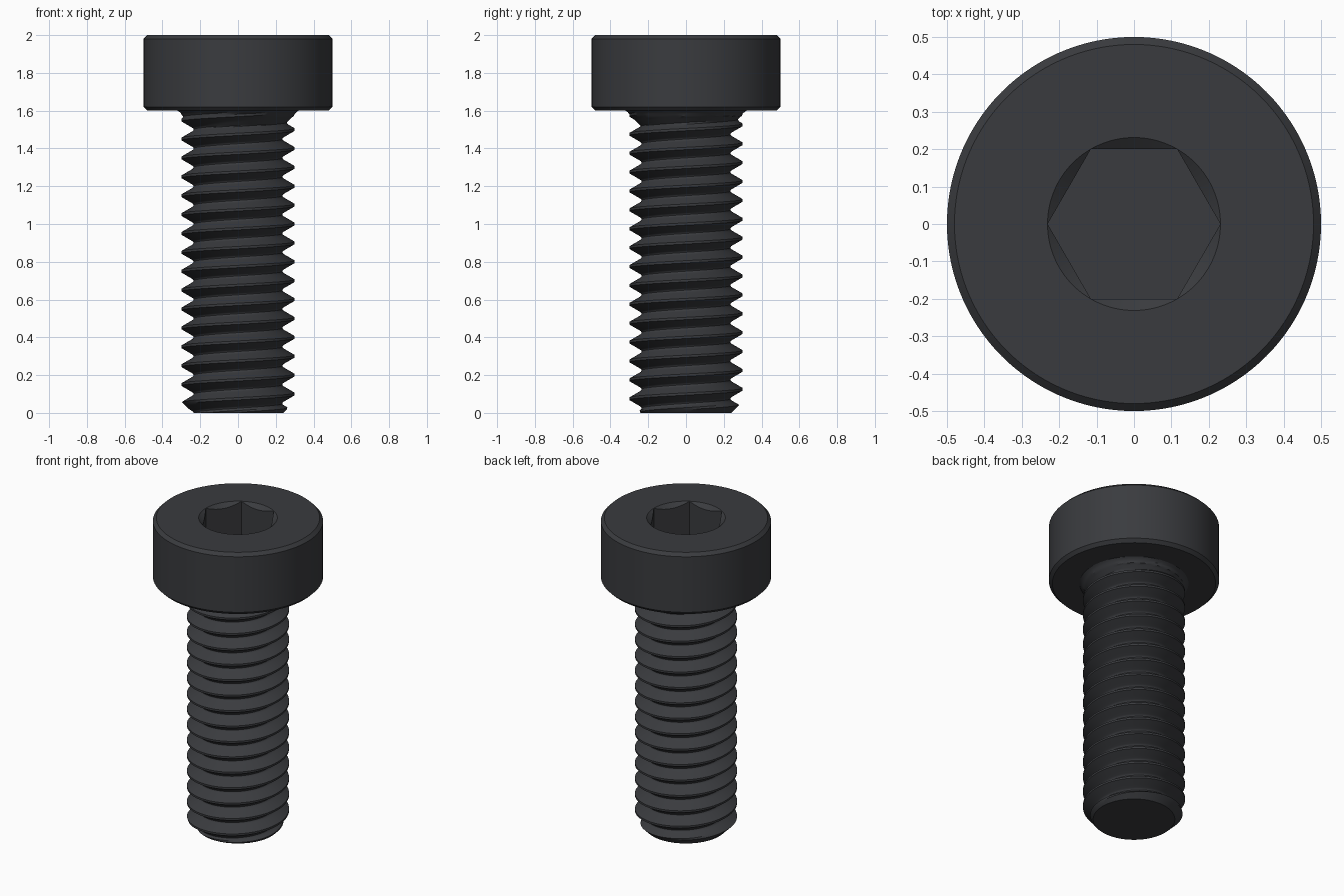
import bpy, bmesh
from math import cos, sin, pi, radians, tan

if "Cube" in bpy.data.objects:
    bpy.data.objects.remove(bpy.data.objects["Cube"])

N = 120            # segments around the axis
PITCH = 0.1        # thread rise per turn
NECK_Z = 1.6       # underside of the head

steel = bpy.data.materials.new("dark_steel")
steel.diffuse_color = (0.042, 0.044, 0.049, 1)
steel.use_nodes = True
steel.node_tree.nodes["Principled BSDF"].inputs["Base Color"].default_value = steel.diffuse_color


def finish(name, bm):
    bmesh.ops.recalc_face_normals(bm, faces=bm.faces)
    mesh = bpy.data.meshes.new(name)
    bm.to_mesh(mesh)
    bm.free()
    mesh.materials.append(steel)
    ob = bpy.data.objects.new(name, mesh)
    bpy.context.collection.objects.link(ob)
    bpy.ops.object.select_all(action='DESELECT')
    ob.select_set(True)
    bpy.context.view_layer.objects.active = ob
    bpy.ops.object.shade_smooth_by_angle(angle=radians(28))
    return ob


# Head: stacked rings, from the underside over the rim and down into the hex socket
def hex_radius(a):
    return 0.2 / cos((a % (pi / 3)) - pi / 6)


SOCKET_R = 0.2312
rings = [
    lambda a: (0.28, NECK_Z),
    lambda a: (0.48, NECK_Z),
    lambda a: (0.50, NECK_Z + 0.02),
    lambda a: (0.50, 1.98),
    lambda a: (0.48, 2.0),
    lambda a: (SOCKET_R, 2.0),
    lambda a: (hex_radius(a), 2.0 - (SOCKET_R - hex_radius(a)) * tan(radians(38))),
    lambda a: (hex_radius(a), 1.7),
]
bm = bmesh.new()
rows = []
for ring in rings:
    row = []
    for i in range(N):
        a = 2 * pi * i / N
        r, z = ring(a)
        row.append(bm.verts.new((r * cos(a), r * sin(a), z)))
    rows.append(row)
for lo, hi in zip(rows, rows[1:]):
    for i in range(N):
        j = (i + 1) % N
        bm.faces.new((lo[i], lo[j], hi[j], hi[i]))
bm.faces.new(rows[-1])
finish("socket_head", bm)


# Threaded shank: 60 degree thread profile with flat crest and rounded root
def thread_radius(phase):
    d = abs((phase + 0.5) % 1 - 0.5) * PITCH
    if d < 0.00625:
        return 0.3
    if d < 0.0375:
        return 0.3 - (d - 0.00625) * 1.732
    return 0.2351 + 69.3 * (0.05 - d) ** 2


def shank_radius(z, phase):
    r = min(thread_radius(phase), 0.24 + z)            # chamfered tip
    r = max(r, min(0.3, 0.24 + (z - 1.52)))            # thread run-out
    if z > NECK_Z - 0.03:                              # fillet under the head
        r = max(r, 0.295 + 0.025 * ((z - NECK_Z + 0.03) / 0.03) ** 2)
    return r


profile = [-0.0625, 0.0625, 0.17, 0.28, 0.375, 0.41, 0.455, 0.5,
           0.545, 0.59, 0.625, 0.72, 0.83, 0.9375]
bm = bmesh.new()
prev = None
for s in range(-2 * N, 17 * N + 1):                    # sweep the profile up the helix
    a = 2 * pi * s / N
    row = []
    for u in profile:
        z = min(max((s / N + u) * PITCH, 0.0), NECK_Z)
        r = shank_radius(z, z / PITCH - s / N)
        row.append(bm.verts.new((r * cos(a), r * sin(a), z)))
    if prev:
        for j in range(len(profile) - 1):
            quad = (prev[j], row[j], row[j + 1], prev[j + 1])
            zs = [v.co.z for v in quad]
            if max(zs) > 0 and min(zs) < NECK_Z:
                bm.faces.new(quad)
    prev = row
bmesh.ops.delete(bm, geom=[v for v in bm.verts if not v.link_faces], context='VERTS')
bmesh.ops.remove_doubles(bm, verts=bm.verts, dist=0.00005)
bmesh.ops.dissolve_degenerate(bm, edges=bm.edges, dist=0.00002)

# Flat tip
tip = [bm.verts.new((0.24 * cos(2 * pi * i / N), 0.24 * sin(2 * pi * i / N), 0)) for i in range(N)]
bm.faces.new(tip)
bmesh.ops.remove_doubles(bm, verts=bm.verts, dist=0.00005)
finish("threaded_shank", bm)
